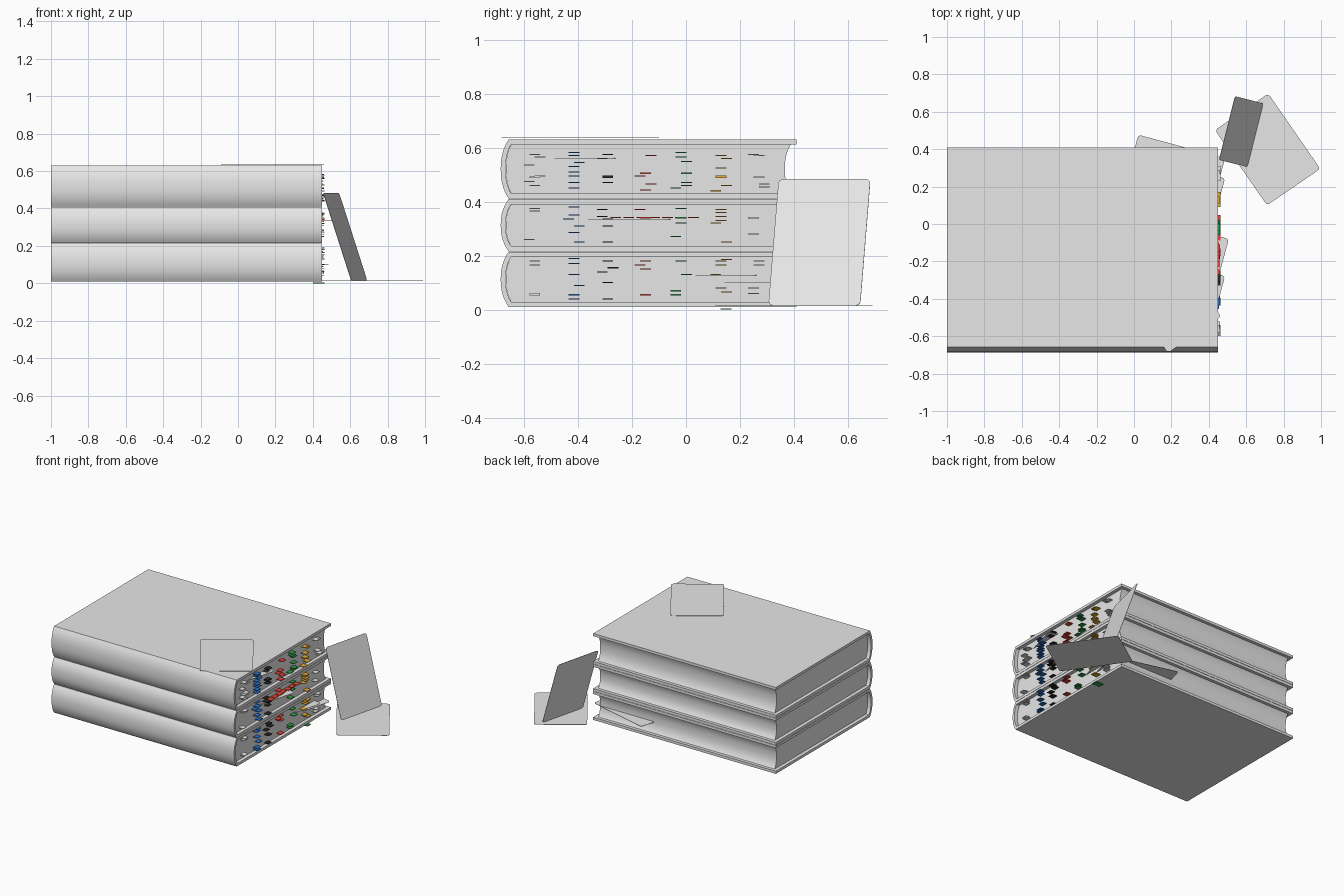
import bpy, bmesh, math, random
from mathutils import Vector

if "Cube" in bpy.data.objects:
    bpy.data.objects.remove(bpy.data.objects["Cube"])

random.seed(4)


def material(name, rgb):
    m = bpy.data.materials.new(name)
    m.diffuse_color = (*rgb, 1)
    m.use_nodes = True
    m.node_tree.nodes["Principled BSDF"].inputs["Base Color"].default_value = m.diffuse_color
    return m


GREY = material("light grey", (0.8, 0.8, 0.8))
BLUE = material("blue", (0.02, 0.17, 0.60))
BLACK = material("black", (0.02, 0.02, 0.02))
RED = material("red", (0.80, 0.06, 0.04))
GREEN = material("green", (0.03, 0.35, 0.07))
YELLOW = material("yellow", (0.80, 0.42, 0.04))


def finish(name, bm, mat, smooth=False):
    bmesh.ops.recalc_face_normals(bm, faces=bm.faces)
    me = bpy.data.meshes.new(name)
    bm.to_mesh(me)
    bm.free()
    ob = bpy.data.objects.new(name, me)
    bpy.context.collection.objects.link(ob)
    me.materials.append(mat)
    if smooth:
        bpy.ops.object.select_all(action='DESELECT')
        ob.select_set(True)
        bpy.context.view_layer.objects.active = ob
        bpy.ops.object.shade_smooth_by_angle(angle=math.radians(35))
    return ob


def prism(bm, points, offset):
    """Closed outline extruded by an offset."""
    face = bm.faces.new([bm.verts.new(p) for p in points])
    geo = bmesh.ops.extrude_face_region(bm, geom=[face])["geom"]
    bmesh.ops.translate(bm, vec=offset, verts=[v for v in geo if isinstance(v, bmesh.types.BMVert)])


def arc(y, bulge, z0, z1, n=16):
    """Shallow curve in y running from z0 to z1."""
    mid, half = (z0 + z1) / 2, (z1 - z0) / 2
    ts = [-1 + 2 * i / n for i in range(n + 1)]
    return [(y - bulge * (1 - abs(t) ** 2.4), mid + half * t) for t in ts]


def book(name, z0, z1, board=0.019):
    # cover: two boards joined by a rounded spine
    outer = arc(-0.657, 0.029, z0, z1)
    inner = arc(-0.648, 0.020, z0 + board, z1 - board)
    outline = [(0.41, z0)] + outer + [(0.41, z1), (0.41, z1 - board)] + inner[::-1] + [(0.41, z0 + board)]
    bm = bmesh.new()
    prism(bm, [(-1, y, z) for y, z in outline], Vector((1.45, 0, 0)))
    finish(name + "_cover", bm, GREY, True)
    # page block: rounded at the spine, hollow at the fore edge
    lo, hi = z0 + board - 0.001, z1 - board + 0.001
    outline = arc(-0.647, 0.020, lo, hi) + arc(0.388, 0.022, lo, hi)[::-1]
    bm = bmesh.new()
    prism(bm, [(-0.975, y, z) for y, z in outline], Vector((1.40, 0, 0)))
    finish(name + "_pages", bm, GREY, True)


book("bottom_book", 0.01, 0.214)
book("middle_book", 0.216, 0.409)
book("top_book", 0.411, 0.63)

# index tabs: column position, colour, heights
COLUMNS = [
    ("left_grey", -0.56, GREY, [.575, .565, .535, .495, .49, .475, .46, .375, .365, .26, .18, .165, .06, .055]),
    ("blue", -0.415, BLUE, [.582, .57, .545, .53, .51, .495, .47, .45, .38, .35, .335, .31, .285, .25,
                            .19, .17, .13, .09, .055, .04]),
    ("black", -0.29, BLACK, [.575, .56, .495, .49, .47, .37, .345, .335, .31, .25, .18, .155, .14, .1, .04]),
    ("red", -0.15, RED, [.57, .505, .495, .465, .443, .37, .34, .18, .165, .15, .055]),
    ("green", -0.018, GREEN, [.582, .565, .548, .505, .47, .46, .45, .375, .34, .32, .27, .18, .13, .07, .055]),
    ("yellow", 0.13, YELLOW, [.57, .56, .525, .495, .49, .46, .44, .37, .36, .345, .33, .32, .25,
                              .185, .18, .165, .13, .08, .065]),
    ("right_grey", 0.27, GREY, [.575, .57, .49, .465, .455, .34, .28, .18, .165, .08, .06]),
]


def tab(bm, y, z, w=0.04):
    x0, x1 = 0.40, 0.455 + random.uniform(0, 0.008)
    prism(bm, [(x0, y - w / 2, z), (x1, y - w / 2, z), (x1, y + w / 2, z), (x0, y + w / 2, z)],
          Vector((0, 0, 0.004)))


for label, y, mat, heights in COLUMNS:
    bm = bmesh.new()
    for z in heights:
        tab(bm, y + random.choice((-0.02, 0, 0, 0.02)), z - 0.002)
    if label == "red":
        for i in range(7):
            tab(bm, -0.26 + i * 0.048, 0.339)
    if label == "green":
        tab(bm, 0.148, 0.0)
    finish(label + "_tabs", bm, mat)


def card(name, corner, u, v, r=0.018, t=0.002):
    """Thin rounded card from a corner and two edge vectors."""
    corner, u, v = Vector(corner), Vector(u), Vector(v)
    eu, ev = u.normalized(), v.normalized()
    a, b = u.length, v.length
    pts = []
    for k, (cx, cy) in enumerate([(a - r, b - r), (r, b - r), (r, r), (a - r, r)]):
        for i in range(5):
            th = math.pi / 2 * (k + i / 4)
            pts.append(corner + eu * (cx + r * math.cos(th)) + ev * (cy + r * math.sin(th)))
    n = eu.cross(ev).normalized() * t
    bm = bmesh.new()
    prism(bm, [p - n / 2 for p in pts], n)
    finish(name, bm, GREY)


# loose cards: one leaning, one on the ground, one on top
card("leaning_card", (0.605, 0.305, 0.015), (0.085, 0.34, 0), (-0.15, 0.038, 0.468))
SHORT, LONG = (0.285, 0.195, 0), (0.278, -0.402, 0)
card("ground_card", (0.433, 0.502, 0.014), SHORT, LONG)
card("top_card", (-0.097, -0.288, 0.636), SHORT, LONG)

# cards tucked between the pages, given by their outer corner
for i, c in enumerate([(0.487, 0.352, 0.10), (0.487, 0.245, 0.127),
                       (0.507, -0.08, 0.335), (0.487, -0.278, 0.56)]):
    card("tucked_card_%d" % (i + 1), c, (-0.464, 0.125, 0), (-0.09, -0.334, 0))
